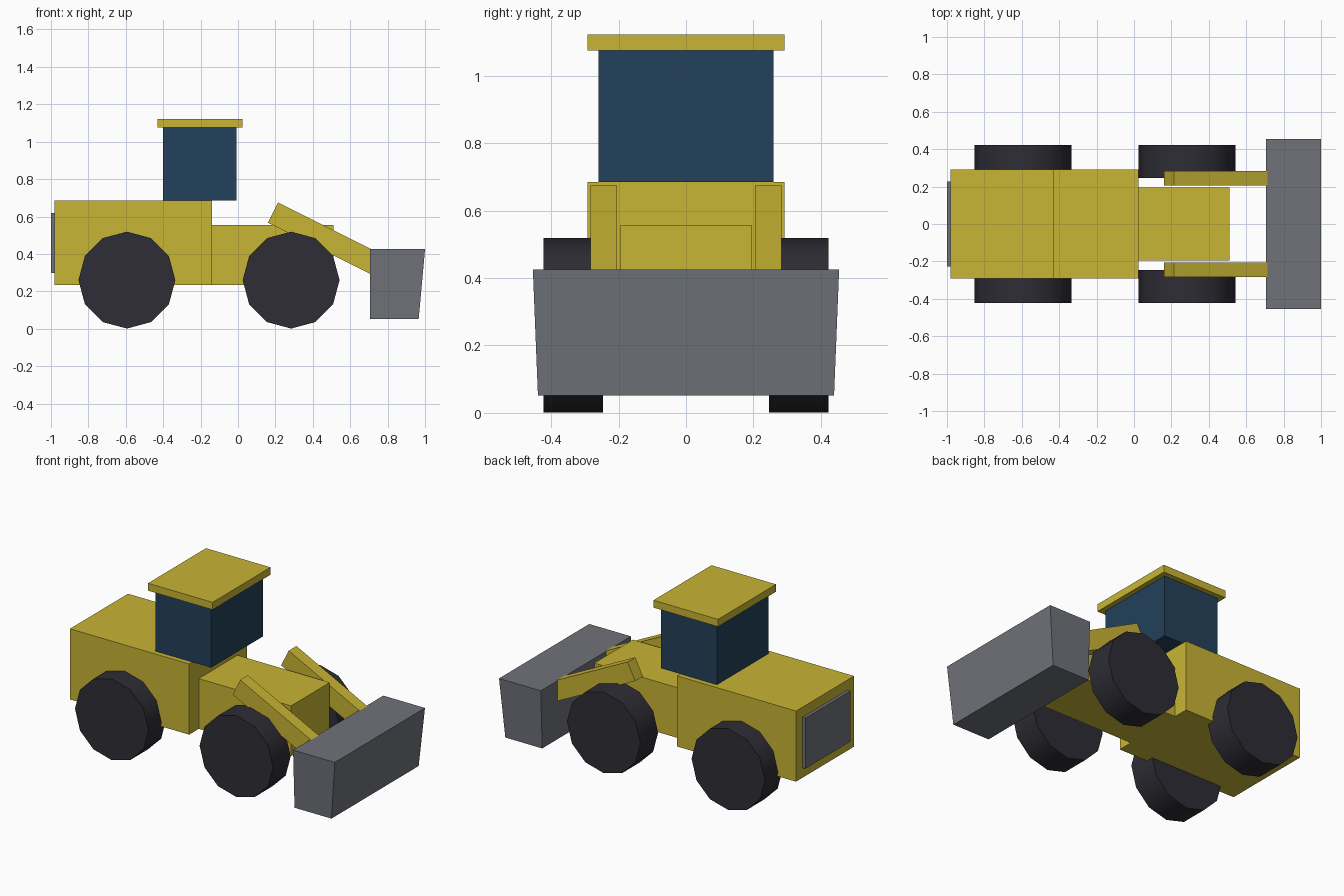
import bpy
import math
from mathutils import Vector

cube = bpy.data.objects.get("Cube")
if cube:
    bpy.data.objects.remove(cube, do_unlink=True)


def make_material(name, rgb):
    mat = bpy.data.materials.new(name)
    mat.use_nodes = True
    colour = (*rgb, 1.0)
    mat.diffuse_color = colour
    mat.node_tree.nodes["Principled BSDF"].inputs["Base Color"].default_value = colour
    return mat


yellow = make_material("yellow paint", (0.58, 0.46, 0.035))
glass = make_material("dark blue glass", (0.017, 0.052, 0.103))
steel = make_material("grey steel", (0.162, 0.171, 0.195))
rubber = make_material("black rubber", (0.026, 0.026, 0.035))


def box(name, x, y, z, mat):
    """Box spanning the (low, high) ranges on each axis."""
    low, high = Vector((x[0], y[0], z[0])), Vector((x[1], y[1], z[1]))
    bpy.ops.mesh.primitive_cube_add(size=1, location=(low + high) / 2)
    obj = bpy.context.object
    obj.name = name
    for v in obj.data.vertices:
        v.co *= high - low
    obj.data.materials.append(mat)
    return obj


def wheel(name, x, y):
    bpy.ops.mesh.primitive_cylinder_add(
        vertices=12, radius=0.259, depth=0.177,
        location=(x, y, 0.26), rotation=(math.pi / 2, 0, 0))
    obj = bpy.context.object
    obj.name = name
    obj.data.materials.append(rubber)
    bpy.ops.object.shade_smooth_by_angle(angle=math.radians(40))


# Body
box("rear_body", (-0.98, -0.14), (-0.292, 0.292), (0.235, 0.685), yellow)
box("front_body", (-0.14, 0.51), (-0.195, 0.195), (0.235, 0.555), yellow)
box("rear_grille", (-1.0, -0.98), (-0.227, 0.227), (0.298, 0.62), steel)

# Cab
box("cab", (-0.40, -0.007), (-0.26, 0.26), (0.685, 1.075), glass)
box("cab_roof", (-0.43, 0.025), (-0.292, 0.292), (1.075, 1.122), yellow)

# Wheels and lift arms on both sides
slope = math.atan(0.5)
for side, label in ((1, "left"), (-1, "right")):
    wheel(label + "_rear_wheel", -0.594, side * 0.334)
    wheel(label + "_front_wheel", 0.284, side * 0.334)
    arm = box(label + "_lift_arm", (0, 0.62), (-0.039, 0.039), (-0.06, 0.06), yellow)
    along = Vector((math.cos(slope), 0, -math.sin(slope)))
    arm.location = Vector((0.187, side * 0.244, 0.621)) + along * 0.31
    arm.rotation_euler.y = slope

# Bucket, narrowing towards the bottom
bucket = box("bucket", (0.706, 1.0), (-0.454, 0.454), (0.052, 0.425), steel)
for v in bucket.data.vertices:
    if v.co.z < 0:
        v.co.y *= 0.967
        if v.co.x > 0:
            v.co.x -= 0.034
